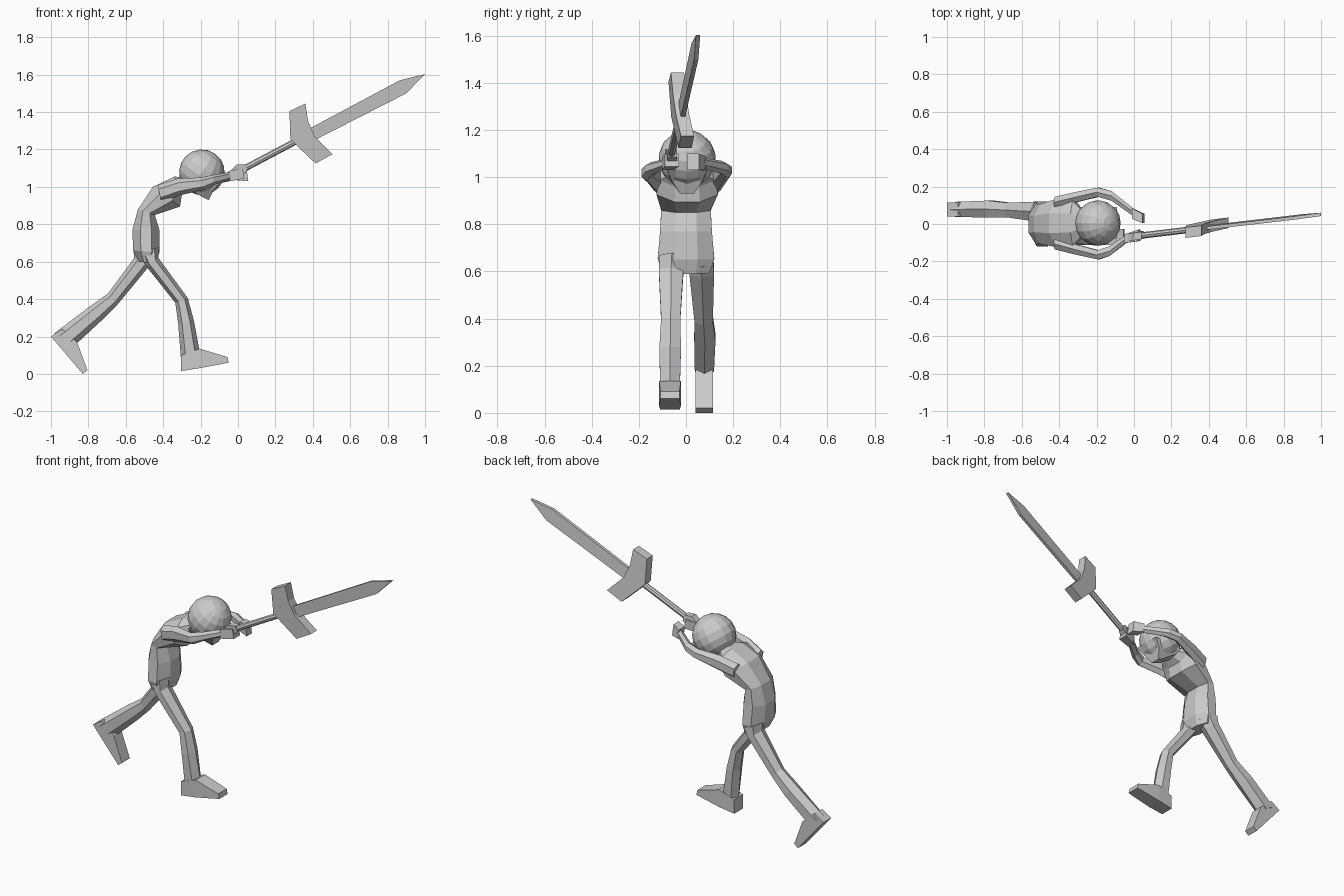
import bpy, bmesh, math
from mathutils import Vector, Matrix


def finish(name, bm):
    bmesh.ops.recalc_face_normals(bm, faces=bm.faces)
    mesh = bpy.data.meshes.new(name)
    bm.to_mesh(mesh)
    bm.free()
    ob = bpy.data.objects.new(name, mesh)
    bpy.context.collection.objects.link(ob)
    return ob


def loft(name, rings, n):
    """Skin n-sided rings; each ring is (xz point, opposite xz point, y centre, y half width)."""
    bm = bmesh.new()
    k = 1 / math.cos(math.pi / n) if n % 4 == 0 else 1
    loops = []
    for a, b, y, hy in rings:
        loop = []
        for i in range(n):
            t = 2 * math.pi * (i + 0.5 * (n % 4 == 0)) / n
            c, s = k * math.cos(t) / 2, k * math.sin(t) * hy
            loop.append(bm.verts.new(((a[0] + b[0]) / 2 + c * (b[0] - a[0]), y + s,
                                      (a[1] + b[1]) / 2 + c * (b[1] - a[1]))))
        loops.append(loop)
    for p, q in zip(loops, loops[1:]):
        for i in range(n):
            j = (i + 1) % n
            bm.faces.new((p[i], p[j], q[j], q[i]))
    bm.faces.new(loops[0])
    bm.faces.new(loops[-1])
    return finish(name, bm)


def sword_plane(x, z):
    return 0.015 + 0.155 * x - 0.074 * z


def plate(name, outline, thick, depth):
    """Extrude an xz outline along y; depth gives the middle y at each point."""
    bm = bmesh.new()
    sides = [[bm.verts.new((x, depth(x, z) + s * thick / 2, z)) for x, z in outline]
             for s in (-1, 1)]
    n = len(outline)
    for i in range(n):
        j = (i + 1) % n
        bm.faces.new((sides[0][i], sides[0][j], sides[1][j], sides[1][i]))
    for side in sides:
        bm.faces.new(side)
    return finish(name, bm)


# Torso: hunched forward from the pelvis to the neck
loft("torso", [
    ((-0.53, 0.60), (-0.44, 0.59), 0.0, 0.10),
    ((-0.56, 0.66), (-0.42, 0.65), 0.0, 0.12),
    ((-0.565, 0.77), (-0.42, 0.77), 0.0, 0.11),
    ((-0.535, 0.88), (-0.445, 0.85), 0.0, 0.105),
    ((-0.455, 1.0), (-0.31, 0.895), 0.005, 0.13),
    ((-0.34, 1.055), (-0.30, 0.96), 0.005, 0.12),
    ((-0.27, 1.05), (-0.25, 1.0), 0.005, 0.05)], 8)

# Head and jaw
bm = bmesh.new()
bmesh.ops.create_uvsphere(bm, u_segments=16, v_segments=9, radius=0.122,
                          matrix=Matrix.Translation((-0.193, 0.005, 1.078))
                          @ Matrix.Rotation(math.radians(35), 4, 'Y'))
finish("head", bm)
loft("jaw", [
    ((-0.28, 1.02), (-0.09, 1.03), 0.005, 0.085),
    ((-0.25, 0.98), (-0.13, 0.985), 0.005, 0.065),
    ((-0.18, 0.94), (-0.155, 0.93), 0.005, 0.03)], 4)

# Forward leg and foot
loft("front_leg", [
    ((-0.53, 0.64), (-0.42, 0.68), -0.06, 0.06),
    ((-0.49, 0.575), (-0.425, 0.62), -0.063, 0.06),
    ((-0.335, 0.38), (-0.268, 0.405), -0.065, 0.047),
    ((-0.32, 0.27), (-0.235, 0.28), -0.067, 0.053),
    ((-0.305, 0.08), (-0.203, 0.11), -0.068, 0.048)], 6)
loft("front_foot", [
    ((-0.305, 0.015), (-0.305, 0.10), -0.068, 0.042),
    ((-0.21, 0.03), (-0.205, 0.135), -0.068, 0.046),
    ((-0.05, 0.06), (-0.056, 0.09), -0.068, 0.04)], 4)

# Trailing leg and foot, heel lifted
loft("back_leg", [
    ((-0.56, 0.67), (-0.44, 0.62), 0.065, 0.06),
    ((-0.555, 0.62), (-0.48, 0.57), 0.067, 0.06),
    ((-0.695, 0.43), (-0.645, 0.37), 0.075, 0.045),
    ((-0.80, 0.355), (-0.73, 0.285), 0.08, 0.052),
    ((-0.985, 0.215), (-0.865, 0.16), 0.078, 0.047)], 6)
plate("back_foot", [(-1.0, 0.2), (-0.94, 0.24), (-0.86, 0.17), (-0.805, 0.02), (-0.83, 0.0)],
      0.075, lambda x, z: 0.077)

# Arms, bent at the elbows around the head
loft("right_arm", [
    ((-0.41, 0.92), (-0.43, 1.01), -0.105, 0.035),
    ((-0.31, 0.955), (-0.32, 1.045), -0.135, 0.032),
    ((-0.18, 0.985), (-0.20, 1.05), -0.165, 0.028),
    ((-0.13, 1.01), (-0.13, 1.065), -0.145, 0.03),
    ((-0.03, 1.04), (-0.04, 1.08), -0.075, 0.024)], 6)
loft("left_arm", [
    ((-0.41, 0.92), (-0.43, 1.01), 0.115, 0.035),
    ((-0.31, 0.955), (-0.32, 1.045), 0.142, 0.032),
    ((-0.18, 1.0), (-0.20, 1.06), 0.17, 0.028),
    ((-0.12, 1.015), (-0.12, 1.07), 0.15, 0.03),
    ((0.0, 1.04), (0.0, 1.085), 0.06, 0.024)], 6)

# Hands
loft("right_hand", [
    ((-0.045, 1.03), (-0.05, 1.085), -0.078, 0.024),
    ((0.035, 1.045), (0.025, 1.10), -0.06, 0.03)], 4)
loft("left_hand", [
    ((-0.005, 1.035), (-0.01, 1.09), 0.055, 0.028),
    ((0.055, 1.03), (0.045, 1.10), 0.03, 0.025)], 4)

# Sword grip
start, end = Vector((-0.03, -0.07, 1.064)), Vector((0.34, sword_plane(0.34, 1.26), 1.26))
axis = end - start
bm = bmesh.new()
bmesh.ops.create_cone(bm, cap_ends=True, segments=8, radius1=0.017, radius2=0.017,
                      depth=axis.length,
                      matrix=Matrix.Translation((start + end) / 2)
                      @ axis.to_track_quat('Z', 'Y').to_matrix().to_4x4())
finish("sword_grip", bm)
plate("sword_pommel", [(-0.035, 1.09), (-0.005, 1.12), (0.04, 1.12), (0.05, 1.085),
                       (0.02, 1.06), (-0.015, 1.055)], 0.04, sword_plane)

# Curved guard and blade
plate("sword_guard", [(0.275, 1.405), (0.36, 1.445), (0.375, 1.35), (0.41, 1.27),
                      (0.505, 1.175), (0.415, 1.125), (0.32, 1.215), (0.28, 1.255)],
      0.056, sword_plane)
plate("sword_blade", [(0.36, 1.30), (0.865, 1.57), (1.0, 1.603), (0.90, 1.50), (0.40, 1.245)],
      0.018, sword_plane)
